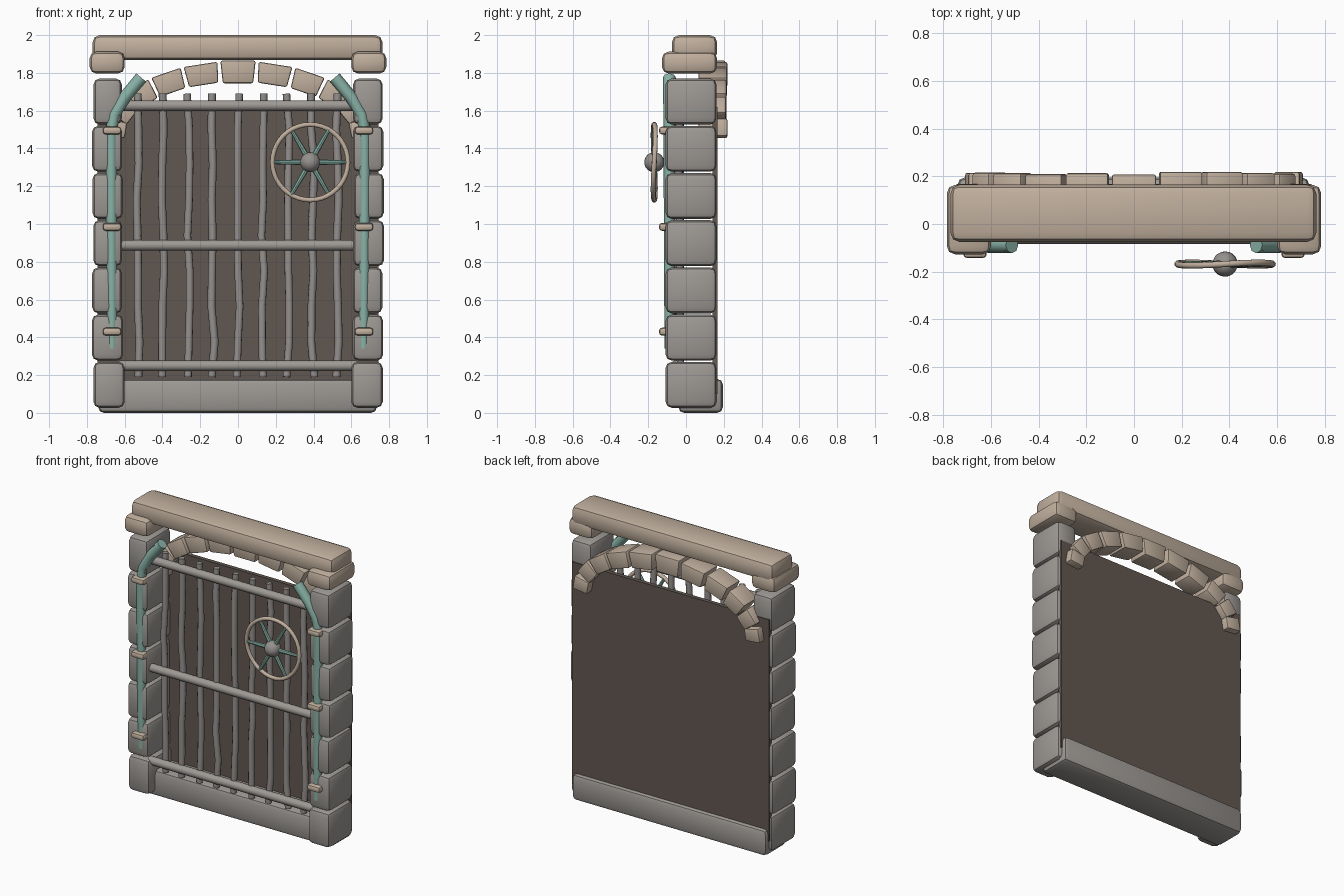
import bpy, bmesh, math, random
from mathutils import Matrix, Vector

random.seed(4)
if "Cube" in bpy.data.objects:
    bpy.data.objects.remove(bpy.data.objects["Cube"])


def material(name, rgb):
    m = bpy.data.materials.new(name)
    m.use_nodes = True
    m.diffuse_color = (*rgb, 1)
    m.node_tree.nodes["Principled BSDF"].inputs["Base Color"].default_value = (*rgb, 1)
    return m


TAN = material("sandstone", (0.53, 0.43, 0.34))
GREY = material("grey stone", (0.34, 0.32, 0.30))
IRON = material("iron", (0.30, 0.28, 0.27))
TEAL = material("teal copper", (0.25, 0.45, 0.39))
BROWN = material("dark brown", (0.12, 0.095, 0.08))


def smooth(ob, angle=40):
    bpy.ops.object.select_all(action="DESELECT")
    ob.select_set(True)
    bpy.context.view_layer.objects.active = ob
    bpy.ops.object.shade_smooth_by_angle(angle=math.radians(angle))


def finish(name, bm, mat, angle=40):
    me = bpy.data.meshes.new(name)
    bmesh.ops.recalc_face_normals(bm, faces=bm.faces)
    bm.to_mesh(me)
    bm.free()
    me.materials.append(mat)
    ob = bpy.data.objects.new(name, me)
    bpy.context.collection.objects.link(ob)
    smooth(ob, angle)
    return ob


def block(name, x, y, z, mat, bevel=0.03, taper=1.0, turn=0.0):
    """Rounded block from (low, high) ranges; taper narrows its underside."""
    bm = bmesh.new()
    bmesh.ops.create_cube(bm, size=1)
    size = [r[1] - r[0] for r in (x, y, z)]
    mid = Vector([(r[0] + r[1]) / 2 for r in (x, y, z)])
    for v in bm.verts:
        v.co = Vector([c * s for c, s in zip(v.co, size)])
        if v.co.z < 0:
            v.co.x *= taper
    if bevel:
        bmesh.ops.bevel(bm, geom=bm.edges[:], offset=bevel, segments=2,
                        profile=0.5, affect="EDGES", clamp_overlap=True)
    bm.transform(Matrix.Translation(mid) @ Matrix.Rotation(turn, 4, "Y"))
    return finish(name, bm, mat)


def rod(name, a, b, r1, r2, mat, sides=12):
    """Straight cylinder or cone between two points."""
    a, b = Vector(a), Vector(b)
    bm = bmesh.new()
    bmesh.ops.create_cone(bm, cap_ends=True, segments=sides, radius1=r1,
                          radius2=r2, depth=(b - a).length)
    turn = Vector((0, 0, 1)).rotation_difference(b - a).to_matrix().to_4x4()
    bm.transform(Matrix.Translation((a + b) / 2) @ turn)
    return finish(name, bm, mat)


def tube(name, points, radius, mat, scales=None, cyclic=False):
    """Round tube along a path, turned into a mesh."""
    cu = bpy.data.curves.new(name, "CURVE")
    cu.dimensions = "3D"
    cu.bevel_depth = radius
    cu.bevel_resolution = 2
    cu.use_fill_caps = True
    sp = cu.splines.new("POLY")
    sp.points.add(len(points) - 1)
    sp.use_cyclic_u = cyclic
    for i, p in enumerate(points):
        sp.points[i].co = (*p, 1)
        sp.points[i].radius = scales[i] if scales else 1
    cu.materials.append(mat)
    ob = bpy.data.objects.new(name, cu)
    bpy.context.collection.objects.link(ob)
    bpy.ops.object.select_all(action="DESELECT")
    ob.select_set(True)
    bpy.context.view_layer.objects.active = ob
    bpy.ops.object.convert(target="MESH")
    smooth(bpy.context.object, 50)


# Lintel, sill and backing panel
block("lintel", (-0.77, 0.765), (-0.075, 0.165), (1.868, 2.0), TAN, 0.038)
block("sill", (-0.74, 0.735), (-0.04, 0.195), (0, 0.18), GREY, 0.03)
block("back_panel", (-0.745, 0.745), (0.14, 0.168), (0.1, 1.62), BROWN, 0)

# Stacked stone pillars with cap stones
for side, s in (("left", 1), ("right", -1)):
    for i in range(7):
        inner = 0.6 if i == 0 else 0.61 + random.uniform(-0.004, 0.006)
        outer = 0.77 + random.uniform(-0.006, 0.004)
        z = 0.03 + 0.25 * i
        block(f"{side}_pillar_stone_{i + 1}", sorted((s * inner, s * outer)),
              (-0.108, 0.162), (z - 0.003, z + 0.24), GREY, 0.032)
    block(f"{side}_cap_stone", sorted((s * 0.6, s * 0.785)), (-0.127, 0.164),
          (1.797, 1.912), TAN, 0.034)

# Arch of wedge stones on an elliptical path
A, B, BASE, COUNT = 0.65, 0.33, 1.475, 11
step = math.radians(17)
for i in range(COUNT):
    t = (i - COUNT // 2) * step
    tx, tz = A * math.cos(t), B * math.sin(t)
    width = math.hypot(tx, tz) * step * 0.97
    cx, cz = A * math.sin(t), BASE + B * math.cos(t)
    h = 0.06 if i == COUNT // 2 else 0.055
    back = 0.213 + random.uniform(-0.006, 0.007)
    block(f"arch_stone_{i + 1}", (cx - width / 2, cx + width / 2), (0.065, back),
          (cz - h, cz + h), TAN, 0.01, 0.86, math.atan2(tz, tx))

# Gate: uneven vertical bars behind three cross rails
for i in range(9):
    x = (i - 4) * 0.132
    heights = [0.19 + 1.5 * k / 8 for k in range(9)]
    path = [(x + random.uniform(-0.009, 0.009), -0.035 + random.uniform(-0.005, 0.005), z)
            for z in heights]
    tube(f"gate_bar_{i + 1}", path, 0.021, IRON)
for name, z in (("bottom", 0.25), ("middle", 0.887), ("top", 1.627)):
    rod(f"{name}_rail", (-0.63, -0.055, z), (0.63, -0.055, z), 0.028, 0.028, GREY)

# Copper pipes with clamps
for side, s in (("left", 1), ("right", -1)):
    path = [(0.665, 0.34), (0.668, 0.75), (0.67, 1.2), (0.67, 1.5),
            (0.655, 1.58), (0.6, 1.67), (0.512, 1.775)]
    tube(f"{side}_pipe", [(s * x, -0.088, z) for x, z in path], 0.03, TEAL,
         [0.85, 0.95, 1, 1, 1.05, 1.1, 1.15])
    for i, z in enumerate((0.43, 0.985, 1.495)):
        clamp = block(f"{side}_clamp_{i + 1}", sorted((s * 0.618, s * 0.716)),
                      (-0.143, -0.05), (z - 0.021, z + 0.021), TAN, 0.016)

# Hand wheel
WX, WY, WZ, R = 0.382, -0.168, 1.327, 0.2
rim = [(WX + R * math.cos(a), WY + 0.006 * math.sin(2 * a), WZ + R * math.sin(a))
       for a in (math.tau * k / 40 for k in range(40))]
tube("wheel_rim", rim, 0.0135, TAN, cyclic=True)
for k in range(6):
    a = math.tau * k / 6
    tip = (WX + R * math.cos(a), WY, WZ + R * math.sin(a))
    rod(f"wheel_spoke_{k + 1}", (WX, WY, WZ), tip, 0.016, 0.01, TEAL, 8)
bm = bmesh.new()
bmesh.ops.create_uvsphere(bm, u_segments=20, v_segments=12, radius=0.053)
bm.transform(Matrix.Translation((WX, WY, WZ)))
finish("wheel_hub", bm, IRON)
